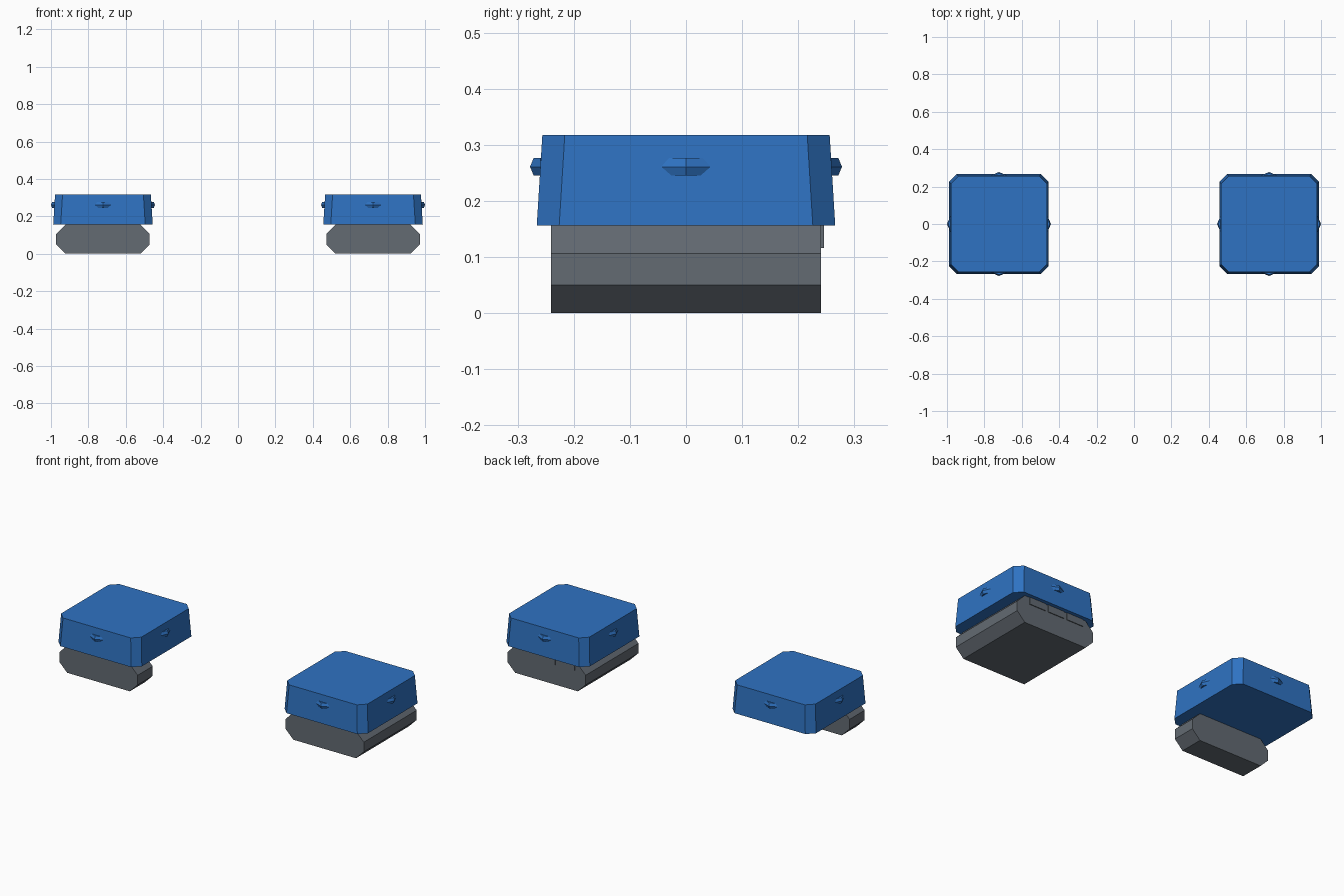
import bpy, bmesh
from math import cos, sin, pi
from mathutils import Matrix, Vector

cube = bpy.data.objects.get("Cube")
if cube:
    bpy.data.objects.remove(cube, do_unlink=True)


def material(name, rgb):
    mat = bpy.data.materials.new(name)
    mat.use_nodes = True
    mat.diffuse_color = (*rgb, 1)
    mat.node_tree.nodes["Principled BSDF"].inputs["Base Color"].default_value = (*rgb, 1)
    return mat


BLUE = material("blue", (0.028, 0.17, 0.54))
GREY = material("slate grey", (0.125, 0.145, 0.17))


def loft(bm, rings):
    """Skin a stack of equal-sized point rings and cap both ends."""
    loops = [[bm.verts.new(p) for p in ring] for ring in rings]
    for low, high in zip(loops, loops[1:]):
        for i in range(len(low)):
            j = (i + 1) % len(low)
            bm.faces.new((low[i], low[j], high[j], high[i]))
    bm.faces.new(loops[0][::-1])
    bm.faces.new(loops[-1])


def finish(bm, name, mat, x):
    bmesh.ops.recalc_face_normals(bm, faces=bm.faces)
    mesh = bpy.data.meshes.new(name)
    bm.to_mesh(mesh)
    bm.free()
    mesh.materials.append(mat)
    obj = bpy.data.objects.new(name, mesh)
    obj.location.x = x
    bpy.context.collection.objects.link(obj)
    return obj


def octagon(w, h, c):
    """Rectangle of half sizes w, h with corners cut by c."""
    return [(w, c - h), (w, h - c), (w - c, h), (c - w, h),
            (-w, h - c), (-w, c - h), (c - w, -h), (w - c, -h)]


def shell(name, x):
    # tapered body with cut corners
    bm = bmesh.new()
    loft(bm, [[(px, py, z) for px, py in octagon(w, w, 0.04)]
              for w, z in ((0.266, 0.156), (0.256, 0.318))])
    finish(bm, name, BLUE, x)


def studs(name, x):
    # a small faceted stud in the middle of each wall
    bm = bmesh.new()
    for side in range(4):
        turn = Matrix.Rotation(side * pi / 2, 3, 'Z')
        rings = []
        for scale, z in ((0.65, 0.245), (1, 0.261), (0.65, 0.277)):
            rings.append([turn @ Vector((0.259 + 0.019 * scale * cos(k * pi / 2),
                                         0.045 * scale * sin(k * pi / 2), z))
                          for k in range(4)])
        loft(bm, rings)
    finish(bm, name, BLUE, x)


def foot(name, x, back):
    # bevelled bar running front to back
    bm = bmesh.new()
    loft(bm, [[(px, y, pz + 0.078) for px, pz in octagon(0.25, 0.078, 0.05)]
              for y in (-0.241, back)])
    finish(bm, name, GREY, x)


for side, x, back in (("left", 0.722, 0.241), ("right", -0.722, -0.104)):
    shell(side + "_shell", x)
    studs(side + "_studs", x)
    foot(side + "_foot", x, back)

# three thin plates on the back of the long foot
for i in (-1, 0, 1):
    bm = bmesh.new()
    bmesh.ops.create_cube(bm, size=1)
    bmesh.ops.scale(bm, vec=(0.105, 0.009, 0.04), verts=bm.verts)
    bmesh.ops.translate(bm, vec=(i * 0.123, 0.241, 0.136), verts=bm.verts)
    finish(bm, f"back_plate_{i + 2}", GREY, 0.717)
